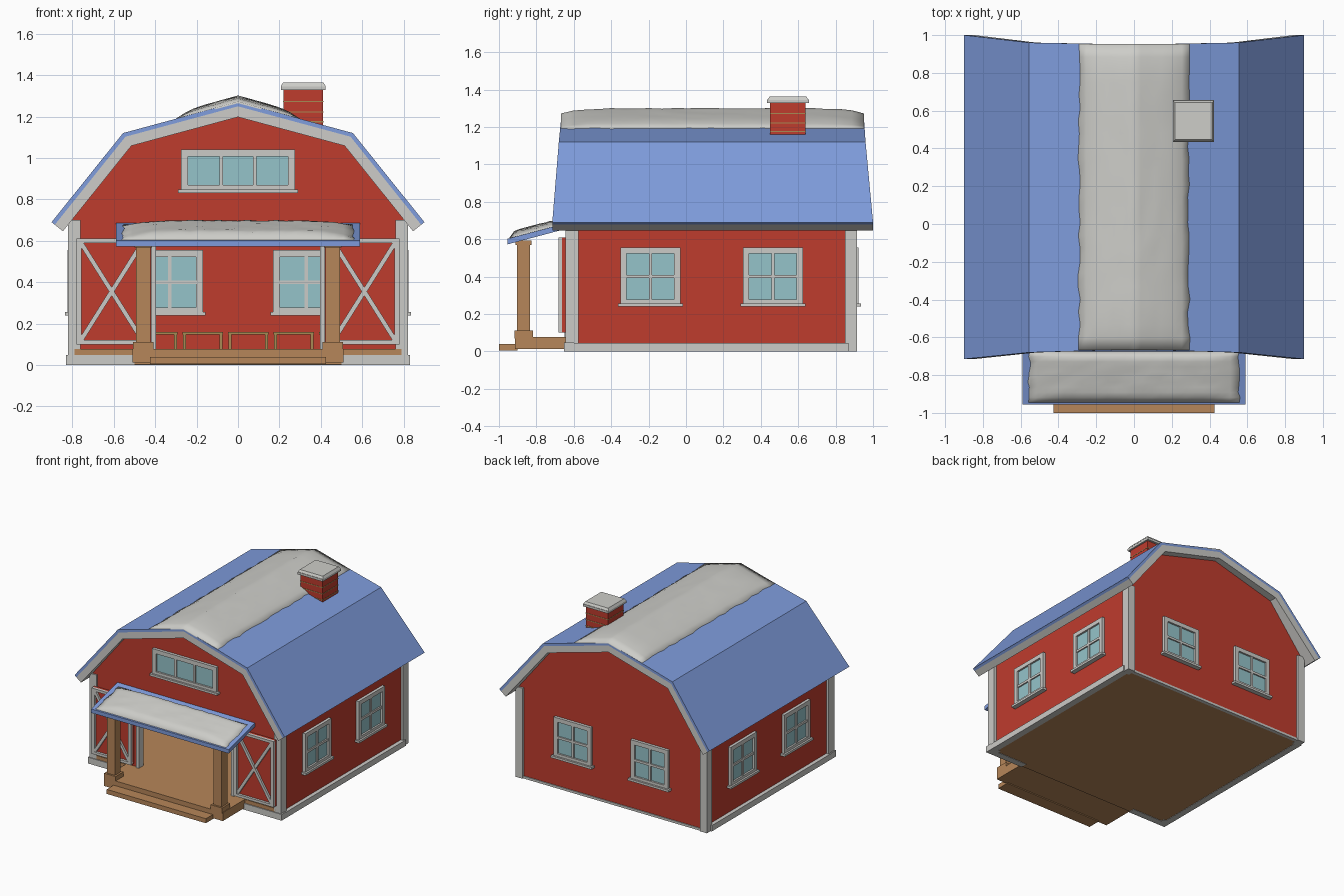
import bpy, bmesh, math, random
from mathutils import Matrix, Vector

random.seed(4)
if "Cube" in bpy.data.objects:
    bpy.data.objects.remove(bpy.data.objects["Cube"])


def material(name, rgb):
    m = bpy.data.materials.new(name)
    m.use_nodes = True
    m.diffuse_color = (*rgb, 1)
    m.node_tree.nodes["Principled BSDF"].inputs["Base Color"].default_value = (*rgb, 1)
    return m


RED = material("barn red", (.52, .045, .027))
BLUE = material("roof blue", (.21, .33, .71))
TRIM = material("trim grey", (.60, .595, .57))
SNOW = material("snow", (.61, .61, .58))
WOOD = material("wood brown", (.47, .24, .10))
GLASS = material("window glass", (.30, .55, .59))
TAN = material("dull tan", (.39, .26, .09))


def finish(name, bm, mats, smooth=False):
    bmesh.ops.recalc_face_normals(bm, faces=bm.faces)
    me = bpy.data.meshes.new(name)
    bm.to_mesh(me)
    bm.free()
    for m in mats:
        me.materials.append(m)
    for p in me.polygons:
        p.use_smooth = smooth
    ob = bpy.data.objects.new(name, me)
    bpy.context.collection.objects.link(ob)
    return ob


def add_box(bm, x, y, z, mat=0, M=Matrix()):
    """Box from (low, high) ranges, placed by the matrix M."""
    c = Vector((sum(x) / 2, sum(y) / 2, sum(z) / 2))
    size = (x[1] - x[0], y[1] - y[0], z[1] - z[0], 1)
    r = bmesh.ops.create_cube(bm, size=1, matrix=M @ Matrix.Translation(c) @ Matrix.Diagonal(size))
    for f in {f for v in r["verts"] for f in v.link_faces}:
        f.material_index = mat


def box(name, x, y, z, mat):
    bm = bmesh.new()
    add_box(bm, x, y, z)
    return finish(name, bm, [mat])


def loft(name, front, back, mat):
    """Solid between two matching outlines."""
    bm = bmesh.new()
    a = [bm.verts.new(p) for p in front]
    b = [bm.verts.new(p) for p in back]
    bm.faces.new(a)
    bm.faces.new(b)
    n = len(a)
    for i in range(n):
        j = (i + 1) % n
        bm.faces.new((a[i], a[j], b[j], b[i]))
    return finish(name, bm, [mat])


def prism(name, pts, y0, y1, mat):
    return loft(name, [(x, y0, z) for x, z in pts], [(x, y1, z) for x, z in pts], mat)


def both(pts):
    """Complete a left half outline, eave to peak, on the right."""
    return pts + [(-p[0], *p[1:]) for p in reversed(pts[:-1])]


# Gambrel roof in two layers, eaves flared outward at both ends
def roof_line(t, end):
    y = ((-.715, -.68, -.665), (1.0, .96, .95))[end]
    return both([(-.9 + .78 * t, y[0], .69 - .626 * t),
                 (-.555 + .576 * t, y[1], 1.12 - .88 * t),
                 (0, y[2], 1.27 - 1.036 * t)])


def roof_layer(name, t0, t1, mat):
    ends = [roof_line(t0, e) + roof_line(t1, e)[::-1] for e in (0, 1)]
    loft(name, ends[0], ends[1], mat)


roof_layer("roof_shingles", 0, .02, BLUE)
roof_layer("roof_fascia", .02, .07, TRIM)

# Walls
gable = both([(-.8, .71), (-.535, 1.075), (0, 1.21)])
opening = [(.8, .075), (.4, .075), (.4, .58), (-.4, .58), (-.4, .075), (-.8, .075)]
prism("front_wall", gable + opening, -.635, -.6, RED)
prism("back_wall", gable + [(.8, .01), (-.8, .01)], .865, .9, RED)
for s, side in ((-1, "right"), (1, "left")):
    xr = sorted((s * .765, s * .8))
    box(side + "_wall", xr, (-.6, .865), (.02, .71), RED)
box("floor", (-.79, .79), (-.645, .89), (.003, .077), WOOD)

# Corner posts, base boards and door jambs
for s, side in ((-1, "right"), (1, "left")):
    post_x = sorted((s * .76, s * .82))
    box(side + "_front_corner", post_x, (-.645, -.575), (0, .7), TRIM)
    box(side + "_back_corner", post_x, (.85, .915), (0, .7), TRIM)
    box(side + "_base_board", sorted((s * .78, s * .83)), (-.645, .87), (0, .045), TRIM)
    box(side + "_front_base_board", sorted((s * .5, s * .83)), (-.652, -.6), (0, .048), TRIM)
    box(side + "_door_jamb", sorted((s * .395, s * .42)), (-.65, -.595), (.075, .59), TRIM)
box("door_lintel", (-.42, .42), (-.65, -.595), (.575, .6), TRIM)
box("back_base_board", (-.82, .82), (.88, .907), (0, .018), TRIM)


# Windows: local x along the wall, local y outward
def window(name, x, y, z, angle, w, h, cols, rows):
    M = Matrix.Translation((x, y, z)) @ Matrix.Rotation(angle, 4, "Z")
    bm = bmesh.new()
    deep = (-.045, .022)
    f = .033
    W, H = w / 2, h / 2
    add_box(bm, (-W + .01, W - .01), (-.037, .008), (-H + .01, H - .01), 1, M)
    for s in (-1, 1):
        add_box(bm, sorted((s * W, s * (W - f))), deep, (-H, H), 0, M)
        add_box(bm, (-W, W), deep, sorted((s * H, s * (H - f))), 0, M)
    bar = (-.043, .018)
    for i in range(1, cols):
        c = -W + f + (w - 2 * f) * i / cols
        add_box(bm, (c - .009, c + .009), bar, (-H, H), 0, M)
    for i in range(1, rows):
        c = -H + f + (h - 2 * f) * i / rows
        add_box(bm, (-W, W), bar, (c - .009, c + .009), 0, M)
    add_box(bm, (-W - .014, W + .014), (-.05, .036), (-H - .005, -H + .012), 0, M)
    finish(name, bm, [TRIM, GLASS])


for i, y in enumerate((-.19, .465)):
    window(f"left_window_{i + 1}", .8, y, .4, -math.pi / 2, .32, .31, 2, 2)
    window(f"right_window_{i + 1}", -.8, y, .4, math.pi / 2, .32, .31, 2, 2)
for i, x in enumerate((-.33, .33)):
    window(f"back_window_{i + 1}", x, .9, .4, 0, .32, .31, 2, 2)
window("attic_window", 0, -.635, .938, math.pi, .55, .205, 3, 1)

# Sliding doors with crossed braces
for s, side in ((-1, "right"), (1, "left")):
    bm = bmesh.new()
    c, W, H = s * .61, .17, .255
    M = Matrix.Translation((c, 0, .355))
    add_box(bm, (-W, W), (-.662, -.643), (-H, H), 0, M)
    front = (-.681, -.66)
    for k in (-1, 1):
        add_box(bm, sorted((k * W, k * (W - .025))), front, (-H, H), 1, M)
        add_box(bm, (-W, W), front, sorted((k * H, k * (H - .02))), 1, M)
        turn = Matrix.Rotation(k * math.atan2(.15, .238), 4, "Y")
        add_box(bm, (-.011, .011), (-.677 + k * .001, -.66), (-.275, .275), 1, M @ turn)
    finish(side + "_barn_door", bm, [RED, TRIM])

# Porch deck, step, posts and roof
box("porch_deck", (-.51, .51), (-.915, -.64), (.012, .077), WOOD)
box("porch_step", (-.425, .425), (-1, -.9), (.005, .04), WOOD)
for s, side in ((-1, "right"), (1, "left")):
    bm = bmesh.new()
    for half, z in ((.035, (.07, .585)), (.049, (.07, .112)), (.043, (.568, .593))):
        add_box(bm, (s * .457 - half, s * .457 + half), (-.868 - half, -.868 + half), z)
    finish(side + "_porch_post", bm, [WOOD])
section = [(-.955, .602), (-.63, .688), (-.63, .658), (-.955, .572)]
loft("porch_roof", [(-.59, y, z) for y, z in section], [(.59, y, z) for y, z in section], BLUE)


# Soft snow drifts lying on a roof surface
def snow(name, half, y0, y1, surface, thick, nx, ny):
    bm = bmesh.new()
    grid = []
    for j in range(ny + 1):
        row = []
        for i in range(nx + 1):
            u, v = 2 * i / nx - 1, 2 * j / ny - 1
            edge = (1 - u ** 6) * (1 - v ** 10)
            x = half * u + (random.uniform(-.007, .007) if abs(u) == 1 else 0)
            y = (y0 + y1) / 2 + (y1 - y0) / 2 * v
            z = surface(x, y) + (thick * random.uniform(.88, 1.05)) * edge + .002
            row.append(bm.verts.new((x, y, z)))
        grid.append(row)
    for a, b in zip(grid, grid[1:]):
        for i in range(nx):
            bm.faces.new((a[i], a[i + 1], b[i + 1], b[i]))
    # Skirt down into the roof
    rim = bmesh.ops.extrude_edge_only(bm, edges=[e for e in bm.edges if e.is_boundary])
    for g in rim["geom"]:
        if isinstance(g, bmesh.types.BMVert):
            g.co.z -= .008
    finish(name, bm, [SNOW], True)


snow("roof_snow", .29, -.668, .952, lambda x, y: 1.27 - .27 * abs(x), .028, 16, 24)
snow("porch_snow", .555, -.945, -.675, lambda x, y: .602 + .265 * (y + .955), .032, 24, 10)

# Brick chimney with mortar lines and a snowy cap
cx, cy = .315, .545
bm = bmesh.new()
add_box(bm, (cx - .095, cx + .095), (cy - .095, cy + .095), (1.1, 1.335))
for z in (1.175, 1.222, 1.272):
    add_box(bm, (cx - .097, cx + .097), (cy - .097, cy + .097), (z - .003, z + .003), 1)
finish("chimney", bm, [RED, TAN])
box("chimney_cap", (cx - .108, cx + .108), (cy - .112, cy + .112), (1.328, 1.346), TRIM)


def square(h, z):
    return [(cx + a * h, cy + b * h, z) for a, b in ((-1, -1), (1, -1), (1, 1), (-1, 1))]


loft("chimney_snow", square(.109, 1.345), square(.098, 1.363), SNOW)

# Low frames along the inside of the back wall
bm = bmesh.new()
for i in range(5):
    c = -.39 + .22 * i
    add_box(bm, (c - .098, c + .098), (.79, .83), (.147, .16))
    for s in (-1, 1):
        add_box(bm, (c + s * .088 - .007, c + s * .088 + .007), (.79, .83), (.07, .15))
finish("stall_frames", bm, [TAN])
